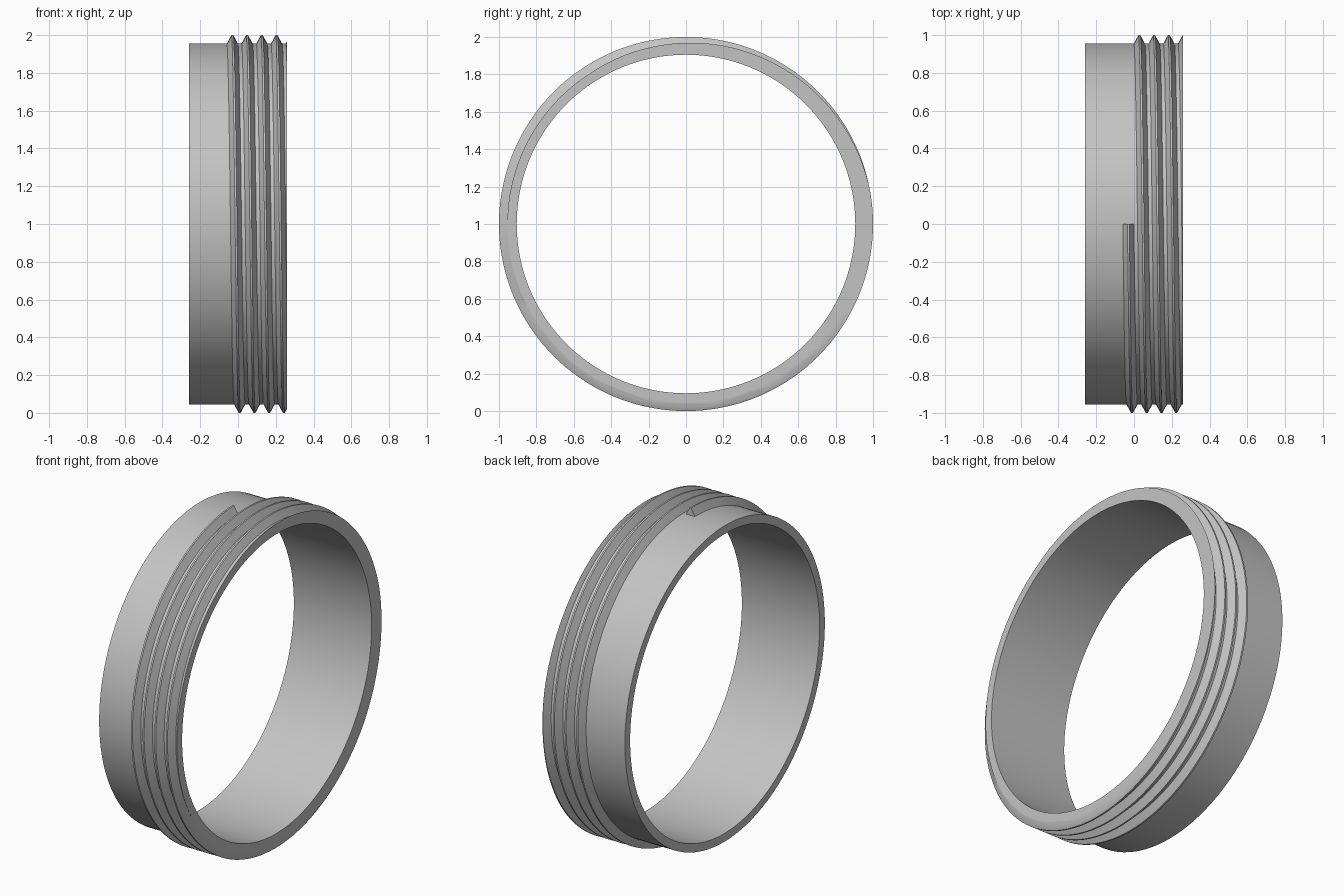
import bpy
import bmesh
import math
from mathutils import Vector

if "Cube" in bpy.data.objects:
    bpy.data.objects.remove(bpy.data.objects["Cube"], do_unlink=True)

HALF = 0.26        # half the width along x
OUTER = 0.955      # thread root radius
INNER = 0.905
PITCH = 0.078
START = -0.03      # thread centre where it begins, at the top
SEGMENTS = 144     # per turn

grey = bpy.data.materials.new("plain grey")
grey.use_nodes = True
colour = (0.55, 0.55, 0.55, 1)
grey.diffuse_color = colour
grey.node_tree.nodes["Principled BSDF"].inputs["Base Color"].default_value = colour


def sweep(bm, profile, turns=1, lead=0, closed=True):
    """Sweep an (x, radius) profile round the x axis, from the top to the front."""
    steps = round(turns * SEGMENTS)
    rings = []
    for i in range(steps if closed else steps + 1):
        a = math.tau * i / SEGMENTS
        shift = lead * i / SEGMENTS
        rings.append([bm.verts.new((x + shift, -r * math.sin(a), 1 + r * math.cos(a)))
                      for x, r in profile])
    n = len(profile)
    for i in range(steps):
        a, b = rings[i], rings[(i + 1) % len(rings)]
        for j in range(n):
            k = (j + 1) % n
            bm.faces.new((a[j], a[k], b[k], b[j]))
    if not closed:
        bm.faces.new(rings[0])
        bm.faces.new(rings[-1])


def finish(bm, name):
    bmesh.ops.recalc_face_normals(bm, faces=bm.faces)
    mesh = bpy.data.meshes.new(name)
    bm.to_mesh(mesh)
    bm.free()
    mesh.materials.append(grey)
    mesh.shade_smooth()
    mesh.set_sharp_from_angle(angle=math.radians(30))
    obj = bpy.data.objects.new(name, mesh)
    bpy.context.collection.objects.link(obj)


# Plain collar
bm = bmesh.new()
sweep(bm, [(-HALF, INNER), (HALF, INNER), (HALF, OUTER), (-HALF, OUTER)])
finish(bm, "collar")

# Helical thread, run past the rim and trimmed flush with it
bm = bmesh.new()
root = OUTER - 0.003
sweep(bm, [(START - 0.031, root), (START + 0.031, root),
           (START + 0.005, 1), (START - 0.005, 1)],
      turns=4.6, lead=PITCH, closed=False)
bmesh.ops.bisect_plane(bm, geom=bm.verts[:] + bm.edges[:] + bm.faces[:],
                       plane_co=Vector((HALF, 0, 0)), plane_no=Vector((1, 0, 0)),
                       clear_outer=True)
rim = [e for e in bm.edges if e.is_boundary]
cap = bmesh.ops.holes_fill(bm, edges=rim, sides=0)["faces"]
bmesh.ops.triangulate(bm, faces=cap, ngon_method='EAR_CLIP')
finish(bm, "screw_thread")
